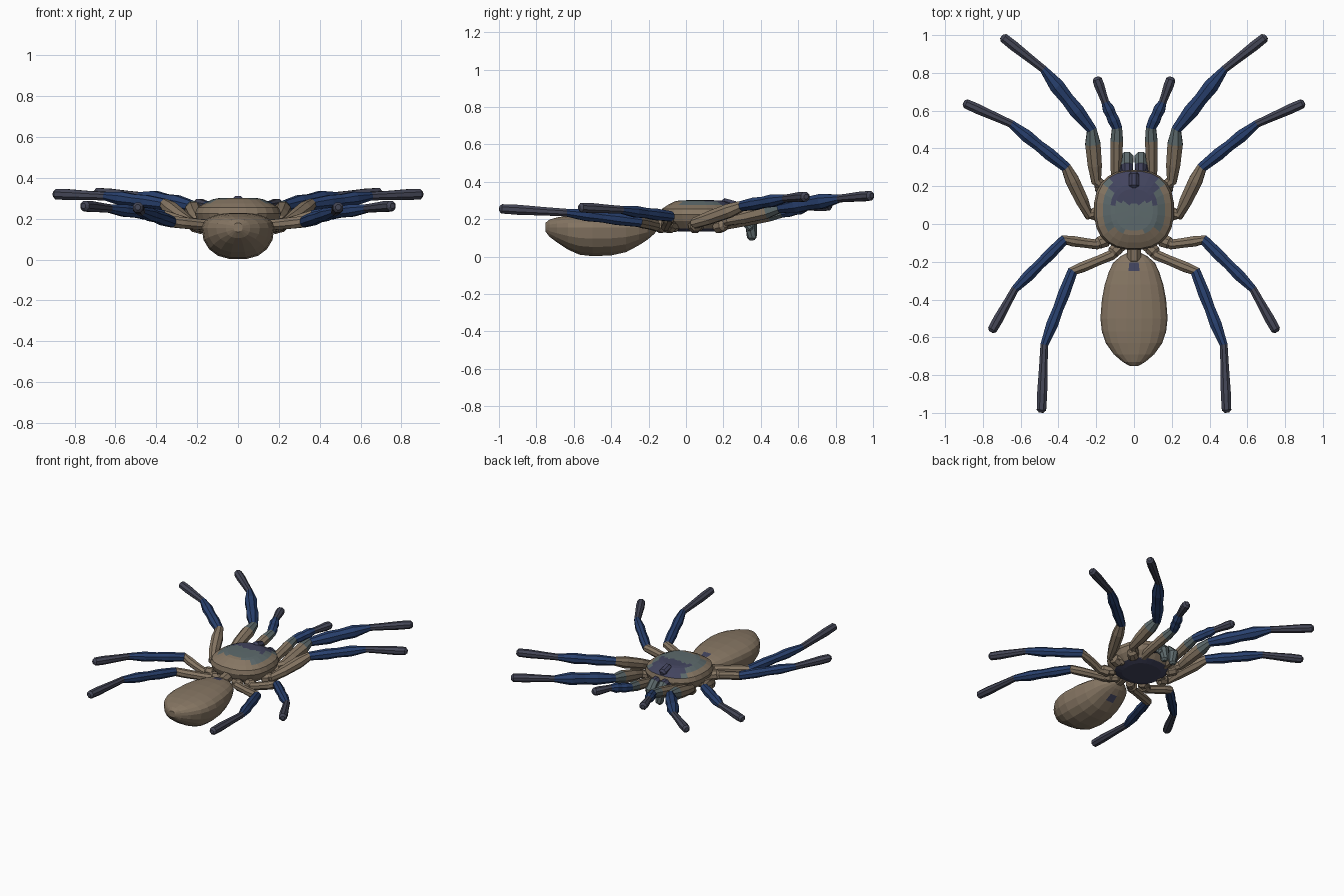
import bpy, bmesh, math
from mathutils import Vector

if "Cube" in bpy.data.objects:
    bpy.data.objects.remove(bpy.data.objects["Cube"])


def material(name, rgb):
    m = bpy.data.materials.new(name)
    lin = [((c / 255 + 0.055) / 1.055) ** 2.4 for c in rgb]
    m.diffuse_color = (*lin, 1)
    m.use_nodes = True
    m.node_tree.nodes["Principled BSDF"].inputs["Base Color"].default_value = m.diffuse_color
    return m


MATS = [material("brown", (134, 118, 99)), material("blue", (40, 64, 110)),
        material("slate", (68, 70, 86)), material("grey teal", (93, 106, 108)),
        material("dark violet", (66, 68, 94))]
BROWN, BLUE, SLATE, TEAL, VIOLET = range(5)


def loft(name, rings, rule):
    """Skin a list of equal-sized point rings, cap both ends, colour by rule(face, ring index)."""
    bm = bmesh.new()
    vr = [[bm.verts.new(p) for p in r] for r in rings]
    n = len(vr[0])
    faces = []
    for i in range(len(vr) - 1):
        for j in range(n):
            k = (j + 1) % n
            faces.append((bm.faces.new((vr[i][j], vr[i][k], vr[i + 1][k], vr[i + 1][j])), i))
    faces.append((bm.faces.new(vr[0][::-1]), 0))
    faces.append((bm.faces.new(vr[-1]), len(vr) - 2))
    bmesh.ops.recalc_face_normals(bm, faces=bm.faces)
    for f, i in faces:
        f.material_index = rule(f, i)
    me = bpy.data.meshes.new(name)
    bm.to_mesh(me)
    bm.free()
    for m in MATS:
        me.materials.append(m)
    ob = bpy.data.objects.new(name, me)
    bpy.context.collection.objects.link(ob)
    return ob


def sgn_pow(v, e):
    return math.copysign(abs(v) ** e, v)


def tube(name, pts, radii, cols, sides=8):
    """Faceted tube through points; one colour per segment; rounded ends."""
    pts = [Vector(p) for p in pts]
    d0, d1 = (pts[0] - pts[1]).normalized(), (pts[-1] - pts[-2]).normalized()
    pts = [pts[0] + d0 * radii[0] * .4] + pts + [pts[-1] + d1 * radii[-1] * .5]
    radii = [radii[0] * .5] + radii + [radii[-1] * .5]
    cols = [cols[0]] + cols + [cols[-1]]
    rings = []
    for i, p in enumerate(pts):
        a, b = pts[max(i - 1, 0)], pts[min(i + 1, len(pts) - 1)]
        t = (b - a).normalized()
        u = t.cross(Vector((0, 0, 1))).normalized()
        v = u.cross(t)
        rings.append([p + radii[i] * (math.cos(w) * u + math.sin(w) * v)
                      for w in (2 * math.pi * (j + .5) / sides for j in range(sides))])
    return loft(name, rings, lambda f, i: cols[i])


# Carapace: rounded-square shell, painted on top, dark underneath
def carapace_ring(rx, ry, z, n=24):
    out = []
    for j in range(n):
        a = 2 * math.pi * (j + .5) / n
        out.append((rx * sgn_pow(math.cos(a), .82), .075 + ry * sgn_pow(math.sin(a), .82), z))
    return out


def carapace_rule(f, i):
    c = f.calc_center_median()
    if c.z < .16:
        return VIOLET
    if c.z > .262:
        if c.y > .11 and abs(c.x) < .115:
            return VIOLET
        if abs(c.x) < .155 and c.y > -.04:
            return TEAL
    return BROWN


loft("carapace", [carapace_ring(*r) for r in (
    (.12, .12, .135), (.165, .165, .15), (.2, .2, .19), (.212, .212, .225), (.2, .205, .255),
    (.165, .175, .275), (.125, .135, .295), (.1, .11, .3), (.07, .075, .301), (.03, .035, .302))],
    carapace_rule)

# Waist
tube("waist", [(0, -.09, .19), (0, -.19, .175)], [.04, .04], [BROWN])

# Abdomen: (y, half width, bottom z, top z)
ABD = [(-.152, .035, .145, .185), (-.17, .07, .12, .195), (-.205, .11, .09, .21),
       (-.25, .132, .06, .218), (-.32, .155, .022, .226), (-.4, .17, .004, .23),
       (-.5, .178, 0, .23), (-.57, .17, .008, .226), (-.63, .15, .035, .22),
       (-.69, .107, .075, .21), (-.73, .06, .105, .198), (-.752, .022, .135, .18)]


def abdomen_ring(y, w, zb, zt, n=18):
    zm = min(max(.155, zb + .01), zt - .01)
    out = []
    for j in range(n):
        a = 2 * math.pi * j / n
        c, s = math.cos(a), math.sin(a)
        out.append((w * sgn_pow(c, .85), y, zm + (zt - zm if s > 0 else zm - zb) * sgn_pow(s, .9)))
    return out


def abdomen_rule(f, i):
    c = f.calc_center_median()
    return VIOLET if abs(c.x) < .04 and -.25 < c.y < -.205 else BROWN


loft("abdomen", [abdomen_ring(*r) for r in ABD], abdomen_rule)

# Limbs: base, hip, knee, ankle, tip; thigh radius; shin radius
LIMBS = {
    "front_leg": ((.13, .17, .17), (.2, .23, .195), (.225, .5, .26), (.48, .82, .31), (.69, .985, .325), .044, .043),
    "second_leg": ((.15, .07, .165), (.24, .05, .18), (.36, .3, .27), (.65, .53, .31), (.89, .637, .32), .04, .036),
    "third_leg": ((.12, -.06, .16), (.2, -.108, .165), (.37, -.085, .215), (.63, -.345, .25), (.75, -.56, .262), .03, .033),
    "rear_leg": ((.05, -.1, .155), (.12, -.165, .165), (.325, -.25, .185), (.475, -.64, .235), (.49, -.985, .255), .03, .034),
    "palp": ((.09, .2, .17), (.095, .26, .18), (.09, .51, .235), (.152, .645, .265), (.195, .765, .272), .036, .034),
}

for side, sx in (("right", 1), ("left", -1)):
    for name, (base, hip, knee, ankle, tip, rt, rs) in LIMBS.items():
        base, hip, knee, ankle, tip = (Vector((p[0] * sx, p[1], p[2])) for p in (base, hip, knee, ankle, tip))
        mix = lambda a, b, t: a.lerp(b, t)
        pts = [base, hip, mix(hip, knee, .3), mix(hip, knee, .72), knee,
               mix(knee, ankle, .3), mix(knee, ankle, .5), mix(knee, ankle, .72), ankle,
               mix(ankle, tip, .3), mix(ankle, tip, .75), tip]
        radii = [.03, .03, rt * .92, rt, .029, rs, rs * .88, rs, .022, .024, .029, .027]
        cols = [BROWN] * 3 + [TEAL if name in ("front_leg", "palp") else BROWN] + [BLUE] * 4 + [SLATE] * 3
        tube(f"{side}_{name}", pts, radii, cols)

    # Hip joints under the shell
    for k, (x, y) in enumerate(((.185, .2), (.22, .055), (.185, -.1), (.11, -.15))):
        tube(f"{side}_hip_{k + 1}", [(x * sx * .8, y * .85, .16), (x * sx, y, .168)], [.038, .034], [BROWN])

    # Jaws: arched base bending down into a blunt fang, with a slimmer outer lobe
    tube(f"{side}_jaw", [(.035 * sx, .26, .215), (.036 * sx, .31, .21), (.037 * sx, .35, .17), (.036 * sx, .352, .1)],
         [.028, .034, .036, .026], [VIOLET, TEAL, TEAL])
    tube(f"{side}_outer_jaw", [(.06 * sx, .26, .2), (.062 * sx, .31, .19), (.062 * sx, .345, .15)],
         [.02, .024, .02], [VIOLET, TEAL])

# Eye mound
tube("eye_mound", [(0, .2, .285), (0, .262, .27)], [.03, .028], [VIOLET])
